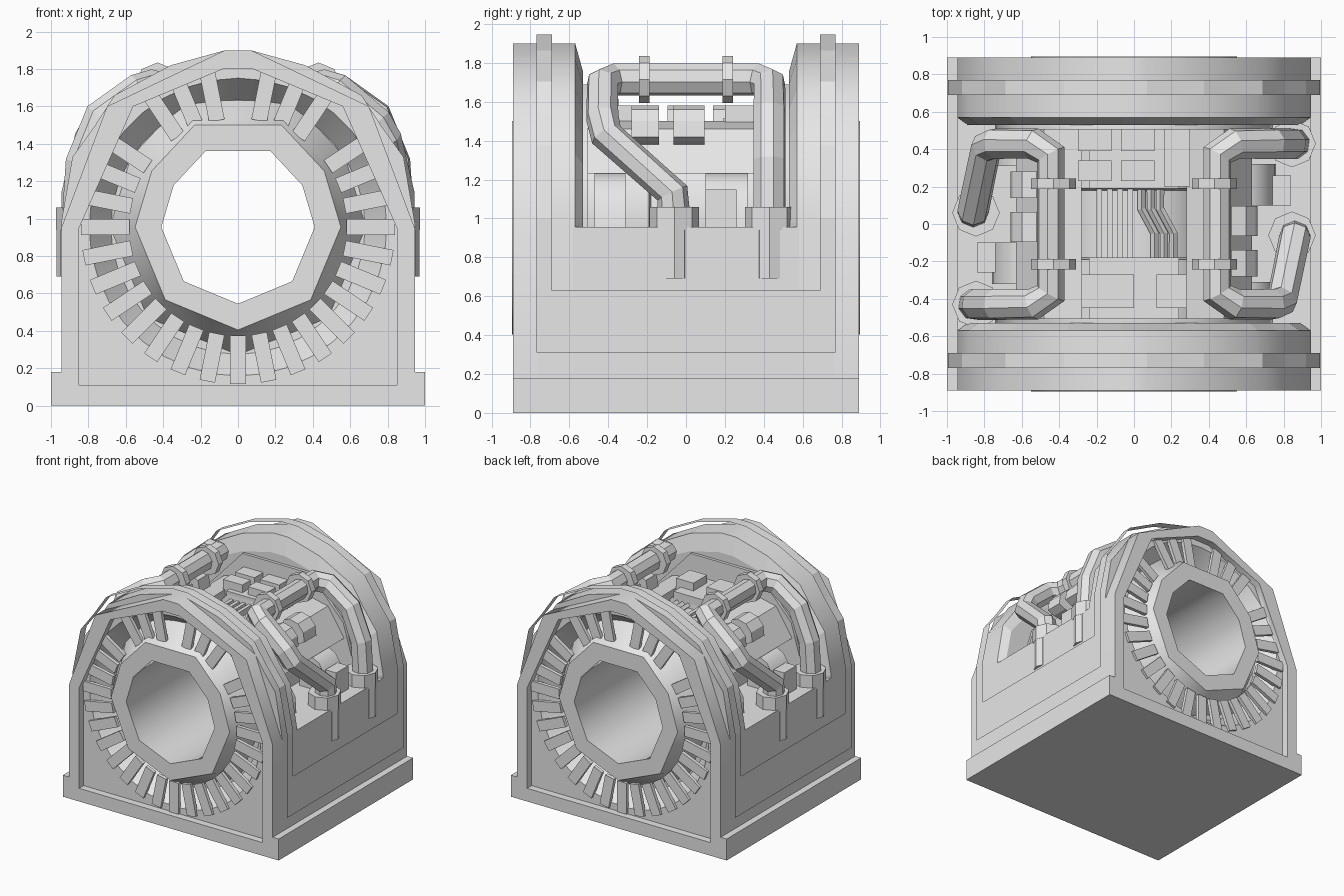
import bpy, bmesh
from math import sin, cos, pi, radians
from mathutils import Matrix, Vector

if "Cube" in bpy.data.objects:
    bpy.data.objects.remove(bpy.data.objects["Cube"])

grey = bpy.data.materials.new("plain_grey")
grey.use_nodes = True
grey.diffuse_color = (0.8, 0.8, 0.8, 1)
grey.node_tree.nodes["Principled BSDF"].inputs["Base Color"].default_value = (0.8, 0.8, 0.8, 1)

AXIS = 0.955  # height of the bore axis


def finish(bm, name, turn=0, fix=True):
    if fix:
        bmesh.ops.recalc_face_normals(bm, faces=bm.faces)
    bm.transform(Matrix.Rotation(turn, 4, "Z"))
    mesh = bpy.data.meshes.new(name)
    bm.to_mesh(mesh)
    bm.free()
    mesh.materials.append(grey)
    obj = bpy.data.objects.new(name, mesh)
    bpy.context.collection.objects.link(obj)
    return obj


def loft(name, sections, turn=0, ring=False):
    """Skin equal-length x/z outlines placed along y; ring joins last to first."""
    bm = bmesh.new()
    loops = [[bm.verts.new((x, y, z)) for x, z in pts] for pts, y in sections]
    pairs = list(zip(loops, loops[1:]))
    if ring:
        pairs.append((loops[-1], loops[0]))
    else:
        bm.faces.new(loops[0])
        bm.faces.new(loops[-1])
    for a, b in pairs:
        for i in range(len(a)):
            j = (i + 1) % len(a)
            bm.faces.new((a[i], a[j], b[j], b[i]))
    return finish(bm, name, turn)


def box(name, x, y, z, turn=0, spin=0):
    """Box from ranges; spin turns it about the bore axis."""
    bm = bmesh.new()
    bmesh.ops.create_cube(bm, size=1)
    for v in bm.verts:
        v.co = [r[0] if c < 0 else r[1] for c, r in zip(v.co, (x, y, z))]
    centre = Vector((0, 0, AXIS))
    bmesh.ops.rotate(bm, verts=bm.verts, cent=centre, matrix=Matrix.Rotation(spin, 3, "Y"))
    return finish(bm, name, turn)


def cut(obj, *cutters):
    for c in cutters:
        mod = obj.modifiers.new("cut", "BOOLEAN")
        mod.operation, mod.solver, mod.object = "DIFFERENCE", "EXACT", c
    dg = bpy.context.evaluated_depsgraph_get()
    mesh = bpy.data.meshes.new_from_object(obj.evaluated_get(dg))
    obj.modifiers.clear()
    obj.data = mesh


def smooth(angle, *objs):
    bpy.ops.object.select_all(action="DESELECT")
    for o in objs:
        o.select_set(True)
    bpy.context.view_layer.objects.active = objs[0]
    bpy.ops.object.shade_smooth_by_angle(angle=radians(angle))


def mirrored(half):
    return half + [(-x, z) for x, z in reversed(half)]


def circle(r, angles):
    return [(r * cos(radians(a)), AXIS + r * sin(radians(a))) for a in angles]


def bore(r):
    """Nine-sided outline, a little taller at its flat top."""
    return [(x, z + 0.085 * r * (z > AXIS + 0.8 * r)) for x, z in circle(r, (0, 33, 65, 115, 147, 180, 225, 270, 315))]


ROUND = range(0, 360, 10)
frame_out = mirrored([(0.945, 0), (0.945, 0.95), (0.70, 1.60), (0.07, 1.90)])
frame_in = mirrored([(0.85, 0.11), (0.85, 0.95), (0.56, 1.60), (0.08, 1.80)])
arch = [(0.945, 0.1), (0.945, 0.98), (0.885, 1.33), (0.77, 1.49), (0.66, 1.66), (0.36, 1.82), (0.07, 1.90)]
rim = [(x * 0.94, z if z < 1 else 1 + (z - 1) * 0.84) for x, z in arch]

# Base and lower body
base = box("base", (-1, 1), (-0.89, 0.89), (0, 0.18))
body = box("lower_body", (-0.945, 0.945), (-0.58, 0.58), (0.1, AXIS))
bore_cut = loft("bore_cutter", [(bore(0.435), -1), (bore(0.435), 1)])
cut(body, bore_cut)
cutters = [bore_cut]

for side, turn in (("front", 0), ("back", pi)):
    # End arch: recessed frame, rounded wall and sloping inner rim
    frame = loft(side + "_frame", [(frame_out, -0.89), (frame_out, -0.76)], turn)
    wall = loft(side + "_arch", [(mirrored(arch), -0.77), (mirrored(arch), -0.57)], turn)
    flange = loft(side + "_inner_rim", [(mirrored(arch), -0.57), (mirrored(rim), -0.53)], turn)
    recess = loft("recess_cutter", [(frame_in, -1), (frame_in, -0.83)], turn)
    cavity = loft("cavity_cutter", [(circle(0.80, ROUND), -0.835), (circle(0.68, ROUND), -0.67)], turn)
    cut(base, recess, cavity)
    cut(frame, recess, cavity)
    cut(wall, bore_cut, cavity)
    cut(flange, bore_cut)
    smooth(50, frame, wall)
    cutters += [recess, cavity]
    # Radial blades, left out at the top and upper diagonals
    for i in range(32):
        if i not in (4, 8, 12):
            box(side + "_blade", (0.58, 0.84), (-0.85, -0.82), (AXIS - 0.042, AXIS + 0.042),
                turn, -i * pi / 16)

for c in cutters:
    bpy.data.objects.remove(c)

# Bored drum with flared ends and inner collars
half_drum = [(0.41, -0.895), (0.55, -0.895), (0.59, -0.82), (0.69, -0.66), (0.74, -0.56), (0.74, -0.505),
             (0.54, -0.505), (0.54, -0.19), (0.46, -0.18)]
profile = half_drum + [(r, -y) for r, y in reversed(half_drum)]
smooth(50, loft("drum", [(bore(r), y) for r, y in profile], ring=True))

# Thin trim strips over the arches joined by side bands
bm = bmesh.new()
trim = mirrored([(0.995, 0.31), (0.995, 0.63), (0.995, 1.0)] +
                [(x * 1.04, z + 0.045) for x, z in arch[2:-1]] + [(0.07, 1.945)])


def sheet(a, b, y0, y1):
    f = bm.faces.new([bm.verts.new(p) for p in
                      ((a[0], y0, a[1]), (b[0], y0, b[1]), (b[0], y1, b[1]), (a[0], y1, a[1]))])
    f.normal_update()
    if f.normal.dot(f.calc_center_median() - Vector((0, 0, AXIS))) < 0:
        f.normal_flip()


for s in (-1, 1):
    for a, b in zip(trim, trim[1:]):
        sheet(a, b, *sorted((s * 0.69, s * 0.77)))
    sheet((s * 0.995, 0.31), (s * 0.995, 0.63), -0.69, 0.69)
finish(bm, "trim_bands", fix=False)


def pipe(name, points, radius, turn, sides=2):
    curve = bpy.data.curves.new(name, "CURVE")
    curve.dimensions = "3D"
    curve.bevel_depth, curve.bevel_resolution, curve.use_fill_caps = radius, sides, True
    spline = curve.splines.new("POLY")
    spline.points.add(len(points) - 1)
    for p, co in zip(spline.points, points):
        p.co = (*co, 1)
    tmp = bpy.data.objects.new(name + "_path", curve)
    bpy.context.collection.objects.link(tmp)
    dg = bpy.context.evaluated_depsgraph_get()
    mesh = bpy.data.meshes.new_from_object(tmp.evaluated_get(dg))
    bpy.data.objects.remove(tmp)
    bm = bmesh.new()
    bm.from_mesh(mesh)
    for f in bm.faces:
        f.smooth = False
    return finish(bm, name, turn)


for side, turn in (("left", 0), ("right", pi)):
    # Bent pipe with clamps, sockets and lower stubs
    pipe(side + "_pipe", [(0.86, -0.06, 0.98), (0.86, -0.07, 1.13), (0.79, -0.41, 1.43), (0.74, -0.43, 1.52),
                          (0.54, -0.43, 1.69), (0.445, -0.37, 1.715), (0.445, 0.37, 1.715),
                          (0.54, 0.43, 1.69), (0.74, 0.43, 1.55), (0.84, 0.43, 1.3), (0.86, 0.43, 0.98)],
         0.085, turn)
    for y in (-0.215, 0.215):
        pipe(side + "_clamp", [(0.43, y - 0.028, 1.715), (0.43, y + 0.028, 1.715)], 0.12, turn)
    for y in (-0.06, 0.43):
        pipe(side + "_socket", [(0.845, y, 0.94), (0.845, y, 1.06)], 0.127, turn)
        pipe(side + "_stub", [(0.895, y, 0.69), (0.895, y, 1.0)], 0.075, turn)
    # Sloping drum cover, saddles and curved straps
    loft(side + "_cover", [([(0.63, 1.23), (0.48, 1.46), (0.28, 1.5), (0.28, 1.4), (0.5, 1.23)], y)
                           for y in (-0.53, 0.53)], turn)
    for y0, y1 in ((-0.47, -0.31), (0.1, 0.32)):
        saddle = loft(side + "_saddle", [([(0.5, 0.9), (0.76, 0.9), (0.75, 1.08), (0.68, 1.19), (0.6, 1.23),
                                           (0.5, 1.23)], y) for y in (y0, y1)], turn)
        smooth(40, saddle)
    for y0, y1 in ((-0.28, -0.14), (-0.065, 0.095)):
        loft(side + "_strap", [([(0.52, 1.38), (0.6, 1.39), (0.66, 1.42), (0.65, 1.5), (0.6, 1.56), (0.52, 1.58),
                                 (0.47, 1.56), (0.45, 1.46)], y) for y in (y0, y1)], turn)
    box(side + "_side_block", (0.74, 0.84), (0.1, 0.26), (0.95, 1.15), turn)

# Rear and front top plates and blocks
for y0, y1 in ((0.19, 0.52), (-0.52, -0.18)):
    box("top_plate", (-0.24, 0.24), (y0, y1), (1.45, 1.515))
for x0, x1, y0, y1 in ((-0.3, -0.12, 0.39, 0.51), (-0.07, 0.11, 0.39, 0.51), (-0.3, -0.12, 0.23, 0.34),
                       (-0.07, 0.11, 0.23, 0.34), (0.16, 0.3, 0.2, 0.51),
                       (-0.28, 0, -0.45, -0.27), (0.12, 0.28, -0.45, -0.27)):
    box("top_block", (x0, x1), (y0, y1), (1.46, 1.58))

# Straight and cranked bars in the open middle
for i in range(4):
    x = -0.2 + i * 0.055
    box("straight_bar", (x, x + 0.03), (-0.19, 0.2), (1.39, 1.46))
for x in (0.04, 0.09, 0.14):
    pipe("cranked_bar", [(x, 0.2, 1.43), (x, 0.08, 1.43), (x + 0.07, -0.05, 1.43), (x + 0.07, -0.19, 1.43)],
         0.022, 0, 0)
